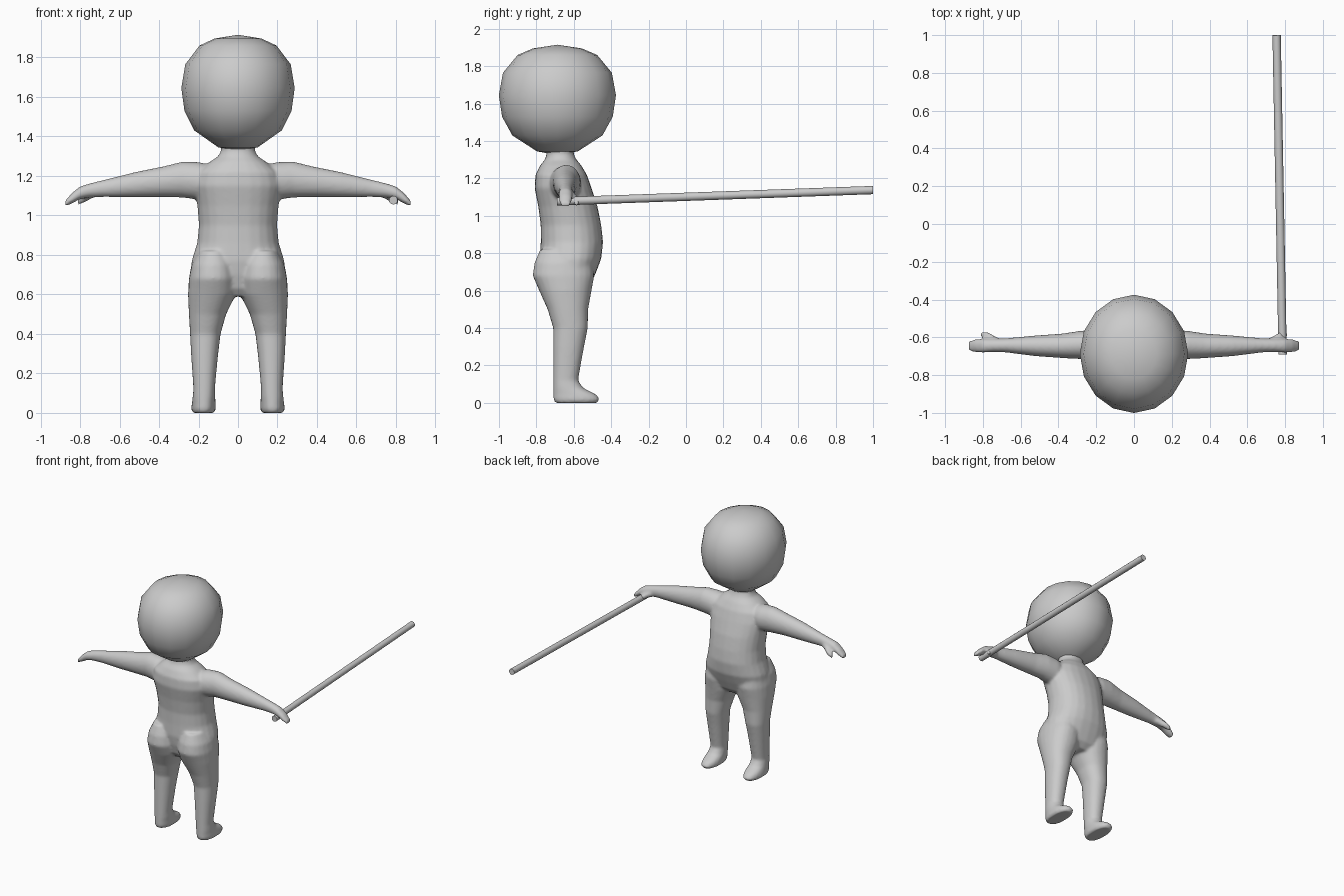
import bpy
import bmesh
import math
from mathutils import Vector

cube = bpy.data.objects.get("Cube")
if cube:
    bpy.data.objects.remove(cube, do_unlink=True)

GREY = (0.6, 0.6, 0.6, 1.0)
grey = bpy.data.materials.new("plain grey")
grey.use_nodes = True
grey.diffuse_color = GREY
grey.node_tree.nodes["Principled BSDF"].inputs["Base Color"].default_value = GREY


def loft(bm, rings, axis="z", sides=24, power=2.0):
    """Skin rounded sections (position, low_a, high_a, low_b, high_b) along an axis."""
    loops = []
    for t, a0, a1, b0, b1 in rings:
        loop = []
        for i in range(sides):
            ang = math.tau * i / sides
            c, s = math.cos(ang), math.sin(ang)
            c = math.copysign(abs(c) ** (2 / power), c)
            s = math.copysign(abs(s) ** (2 / power), s)
            a = (a0 + a1) / 2 + c * (a1 - a0) / 2
            b = (b0 + b1) / 2 + s * (b1 - b0) / 2
            loop.append(bm.verts.new((a, b, t) if axis == "z" else (t, a, b)))
        loops.append(loop)
    for low, high in zip(loops, loops[1:]):
        for i in range(sides):
            j = (i + 1) % sides
            bm.faces.new((low[i], low[j], high[j], high[i]))
    bm.faces.new(loops[0][::-1])
    bm.faces.new(loops[-1])


def finish(bm, name):
    """Turn the bmesh into a smooth-shaded grey object."""
    bmesh.ops.remove_doubles(bm, verts=bm.verts, dist=0.0001)
    bmesh.ops.recalc_face_normals(bm, faces=bm.faces)
    mesh = bpy.data.meshes.new(name)
    bm.to_mesh(mesh)
    bm.free()
    mesh.materials.append(grey)
    obj = bpy.data.objects.new(name, mesh)
    bpy.context.collection.objects.link(obj)
    bpy.ops.object.select_all(action="DESELECT")
    obj.select_set(True)
    bpy.context.view_layer.objects.active = obj
    bpy.ops.object.shade_smooth_by_angle(angle=math.radians(50))
    return obj


def mirrored(rings, axis, side):
    """Copy limb sections onto the chosen side of the body."""
    if axis == "x":
        return [(side * r[0], *r[1:]) for r in rings]
    return [(r[0], side * r[1], side * r[2], *r[3:]) for r in rings]


# Torso sections: height, half width, back, belly
torso = [
    (0.59, 0.15, -0.72, -0.55),
    (0.63, 0.21, -0.75, -0.51),
    (0.70, 0.24, -0.77, -0.48),
    (0.77, 0.235, -0.78, -0.453),
    (0.86, 0.207, -0.777, -0.443),
    (0.95, 0.198, -0.777, -0.453),
    (1.05, 0.206, -0.79, -0.473),
    (1.15, 0.222, -0.81, -0.505),
    (1.22, 0.205, -0.805, -0.53),
    (1.27, 0.145, -0.78, -0.56),
    (1.30, 0.10, -0.755, -0.585),
    (1.33, 0.085, -0.745, -0.60),
    (1.40, 0.10, -0.76, -0.60),
]

# Leg sections: height, inner, outer, heel side, toe side
leg = [
    (0.0, 0.12, 0.23, -0.70, -0.475),
    (0.02, 0.112, 0.237, -0.71, -0.46),
    (0.045, 0.113, 0.234, -0.71, -0.48),
    (0.08, 0.115, 0.23, -0.71, -0.55),
    (0.12, 0.117, 0.226, -0.71, -0.577),
    (0.20, 0.11, 0.231, -0.71, -0.563),
    (0.30, 0.10, 0.238, -0.71, -0.545),
    (0.40, 0.088, 0.243, -0.71, -0.525),
    (0.50, 0.06, 0.249, -0.74, -0.523),
    (0.60, 0.01, 0.253, -0.785, -0.505),
    (0.68, 0.005, 0.249, -0.82, -0.49),
    (0.75, 0.015, 0.236, -0.81, -0.50),
    (0.82, 0.05, 0.20, -0.78, -0.53),
]

# Arm and curled hand sections: reach, back, front, bottom, top
arm = [
    (0.10, -0.73, -0.58, 1.10, 1.25),
    (0.20, -0.73, -0.56, 1.08, 1.27),
    (0.28, -0.715, -0.565, 1.09, 1.273),
    (0.38, -0.71, -0.58, 1.093, 1.248),
    (0.52, -0.70, -0.59, 1.092, 1.22),
    (0.68, -0.68, -0.605, 1.093, 1.18),
    (0.75, -0.678, -0.608, 1.09, 1.163),
    (0.80, -0.682, -0.608, 1.082, 1.147),
    (0.84, -0.68, -0.61, 1.06, 1.115),
    (0.875, -0.672, -0.618, 1.045, 1.075),
]

# Thumb sections, laid out like the arm
thumb = [
    (0.70, -0.645, -0.61, 1.10, 1.15),
    (0.74, -0.64, -0.592, 1.085, 1.135),
    (0.77, -0.617, -0.572, 1.068, 1.112),
    (0.81, -0.602, -0.567, 1.052, 1.087),
]

# Body: overlapping parts fused into one soft skin
bm = bmesh.new()
loft(bm, [(z, -w, w, back, belly) for z, w, back, belly in torso], power=2.2)
for side in (-1, 1):
    loft(bm, mirrored(leg, "z", side), power=2.2)
    loft(bm, mirrored(arm, "x", side), axis="x")
    loft(bm, mirrored(thumb, "x", side), axis="x", sides=12)
body = finish(bm, "body")
remesh = body.modifiers.new("fuse", "REMESH")
remesh.mode = "VOXEL"
remesh.voxel_size = 0.009
remesh.use_smooth_shade = True
soften = body.modifiers.new("soften", "SMOOTH")
soften.factor = 0.5
soften.iterations = 8

# Head: large coarse ball, narrowing to the neck
HEAD_Y = -0.6875
profile = [
    (1.325, 0.0), (1.345, 0.35), (1.43, 0.77), (1.53, 0.945),
    (1.645, 1.0), (1.765, 0.93), (1.86, 0.68), (1.895, 0.42), (1.915, 0.0),
]
bm = bmesh.new()
loft(bm, [(z, -0.287 * r, 0.287 * r, HEAD_Y - 0.313 * r, HEAD_Y + 0.313 * r)
          for z, r in profile], sides=16)
finish(bm, "head")

# Pole held in the left hand
start, end = Vector((0.787, -0.69, 1.077)), Vector((0.755, 1.0, 1.138))
bm = bmesh.new()
bmesh.ops.create_cone(bm, cap_ends=True, segments=12, radius1=0.022,
                      radius2=0.022, depth=(end - start).length)
pole = finish(bm, "pole")
pole.location = (start + end) / 2
pole.rotation_euler = (end - start).to_track_quat("Z", "Y").to_euler()
